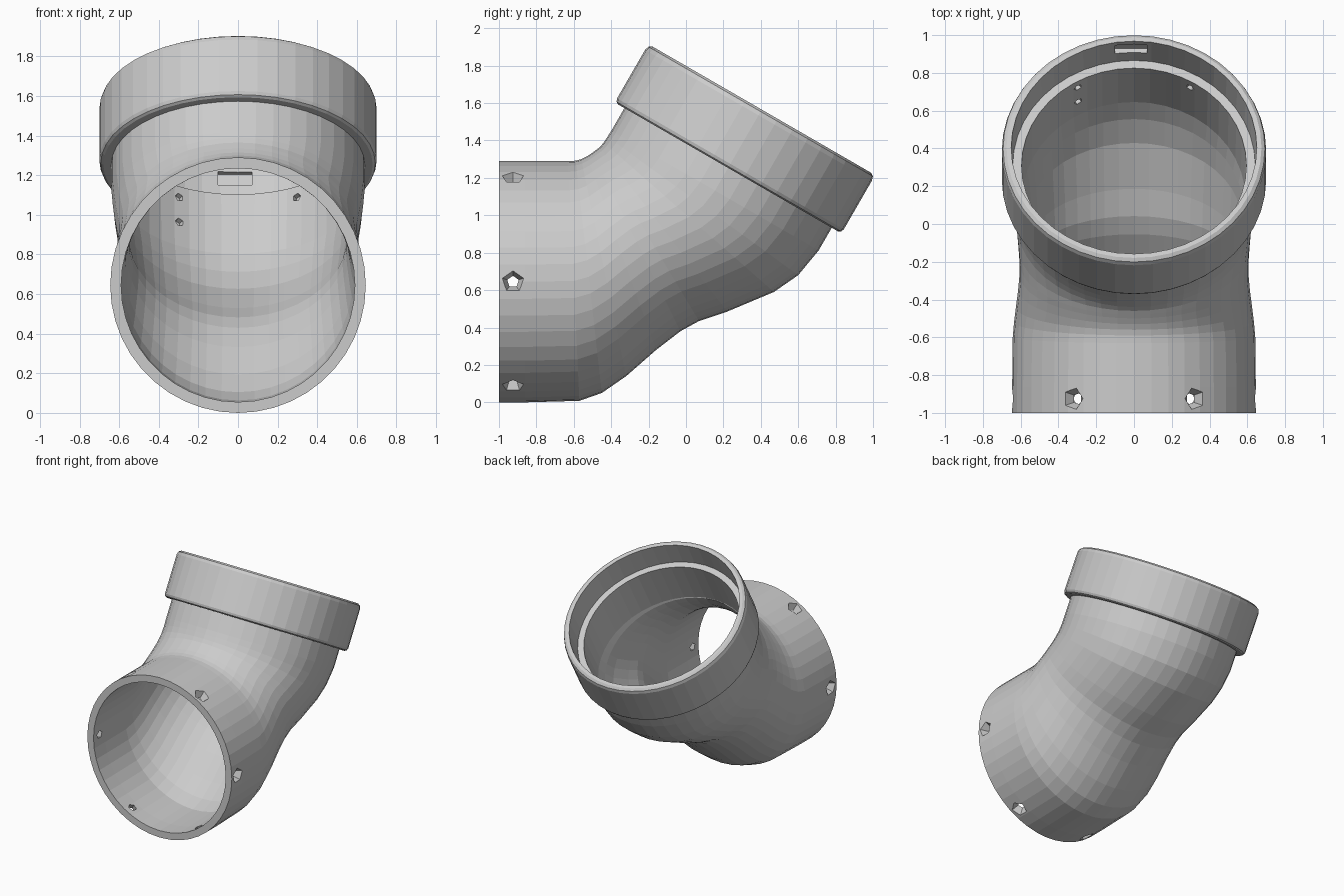
import bpy, bmesh
from math import sin, cos, pi, radians
from mathutils import Vector, Matrix

if "Cube" in bpy.data.objects:
    bpy.data.objects.remove(bpy.data.objects["Cube"])

SIDES = 44
WALL = 0.055
RIM = Vector((0, 0.405, 1.565))               # centre of the tilted socket mouth
AXIS = Vector((0, 0.5, 0.866)).normalized()    # socket axis
UP = Vector((0, -0.866, 0.5)).normalized()     # towards the high side of the rim


def section(top, bottom, half_width):
    """Elliptical ring description: centre, in-plane half axis, half width."""
    t, b = Vector((0, *top)), Vector((0, *bottom))
    return (t + b) / 2, (t - b) / 2, half_width


def socket(depth, radius):
    return RIM - AXIS * depth, UP * radius, radius


def shrink(s):
    c, u, w = s
    return c, u.normalized() * (u.length - WALL), w - WALL


# Elbow sections: top point, bottom point (y, z), half width
outer = [section(*s) for s in (
    ((-1.0, 1.29), (-1.0, 0.0), 0.645),
    ((-0.86, 1.29), (-0.86, 0.0), 0.645),
    ((-0.63, 1.29), (-0.57, 0.008), 0.642),
    ((-0.59, 1.292), (-0.45, 0.05), 0.635),
    ((-0.56, 1.30), (-0.32, 0.14), 0.625),
    ((-0.53, 1.315), (-0.16, 0.28), 0.613),
    ((-0.50, 1.335), (-0.03, 0.38), 0.606),
    ((-0.48, 1.35), (0.07, 0.435), 0.606),
    ((-0.46, 1.365), (0.22, 0.485), 0.612),
    ((-0.44, 1.39), (0.47, 0.59), 0.624),
    ((-0.42, 1.42), (0.60, 0.68), 0.632))]
outer.append(socket(0.50, 0.64))

# Collar: outside wall, rounded lips, recessed socket and inner shelf
collar = [socket(d, r) for d, r in (
    (0.36, 0.64), (0.36, 0.68), (0.352, 0.693), (0.335, 0.70),
    (0.035, 0.70), (0.012, 0.693), (0.0, 0.675), (0.0, 0.65),
    (0.19, 0.642), (0.19, 0.595))]
inner = [shrink(s) for s in reversed(outer)]
inner[0] = socket(0.54, 0.59)

# Elbow body: one closed loft, outside up and inside back down
bm = bmesh.new()
rings = []
for c, u, w in outer + collar + inner:
    rings.append([bm.verts.new(c + u * cos(a) + Vector((w * sin(a), 0, 0)))
                  for a in (2 * pi * i / SIDES for i in range(SIDES))])
for k, ring in enumerate(rings):
    nxt = rings[(k + 1) % len(rings)]
    for i in range(SIDES):
        j = (i + 1) % SIDES
        bm.faces.new((ring[i], ring[j], nxt[j], nxt[i]))
bmesh.ops.recalc_face_normals(bm, faces=bm.faces)
mesh = bpy.data.meshes.new("pipe_elbow")
bm.to_mesh(mesh)
bm.free()
elbow = bpy.data.objects.new("pipe_elbow", mesh)
bpy.context.collection.objects.link(elbow)

cut = bmesh.new()


def cone(origin, direction, start, end, r1, r2, sides=5):
    rot = direction.to_track_quat('Z', 'Y').to_matrix().to_4x4()
    bmesh.ops.create_cone(
        cut, cap_ends=True, segments=sides, radius1=r1, radius2=r2, depth=end - start,
        matrix=Matrix.Translation(origin + direction * (start + end) / 2) @ rot)


# Six countersunk screw holes around the horizontal pipe
for k in range(6):
    a = radians(60 * k)
    cone(Vector((0, -0.925, 0.645)), Vector((cos(a), 0, sin(a))), 0.56, 0.665, 0.018, 0.07)

# Small dimples in the bore below the socket
for depth, deg in ((0.254, 30), (0.254, -30), (0.40, -30)):
    a = radians(deg)
    cone(RIM - AXIS * depth, (-UP * cos(a) + Vector((sin(a), 0, 0))), 0.55, 0.62, 0.028, 0.02)

# Shallow locking notch in the socket wall
basis = Matrix((Vector((1, 0, 0)), -UP, AXIS)).transposed().to_4x4()
bmesh.ops.create_cube(
    cut, size=1, matrix=Matrix.Translation(RIM - AXIS * 0.07 - UP * 0.645 - Vector((0.015, 0, 0)))
    @ basis @ Matrix.Diagonal((0.17, 0.05, 0.08, 1)))

bmesh.ops.recalc_face_normals(cut, faces=cut.faces)
cut_mesh = bpy.data.meshes.new("hole_cutter")
cut.to_mesh(cut_mesh)
cut.free()
cutter = bpy.data.objects.new("hole_cutter", cut_mesh)
bpy.context.collection.objects.link(cutter)
cutter.hide_render = True

mod = elbow.modifiers.new("holes", 'BOOLEAN')
mod.operation = 'DIFFERENCE'
mod.solver = 'EXACT'
mod.object = cutter
bpy.context.view_layer.objects.active = elbow
elbow.select_set(True)
bpy.ops.object.modifier_apply(modifier=mod.name)
bpy.data.objects.remove(cutter)
